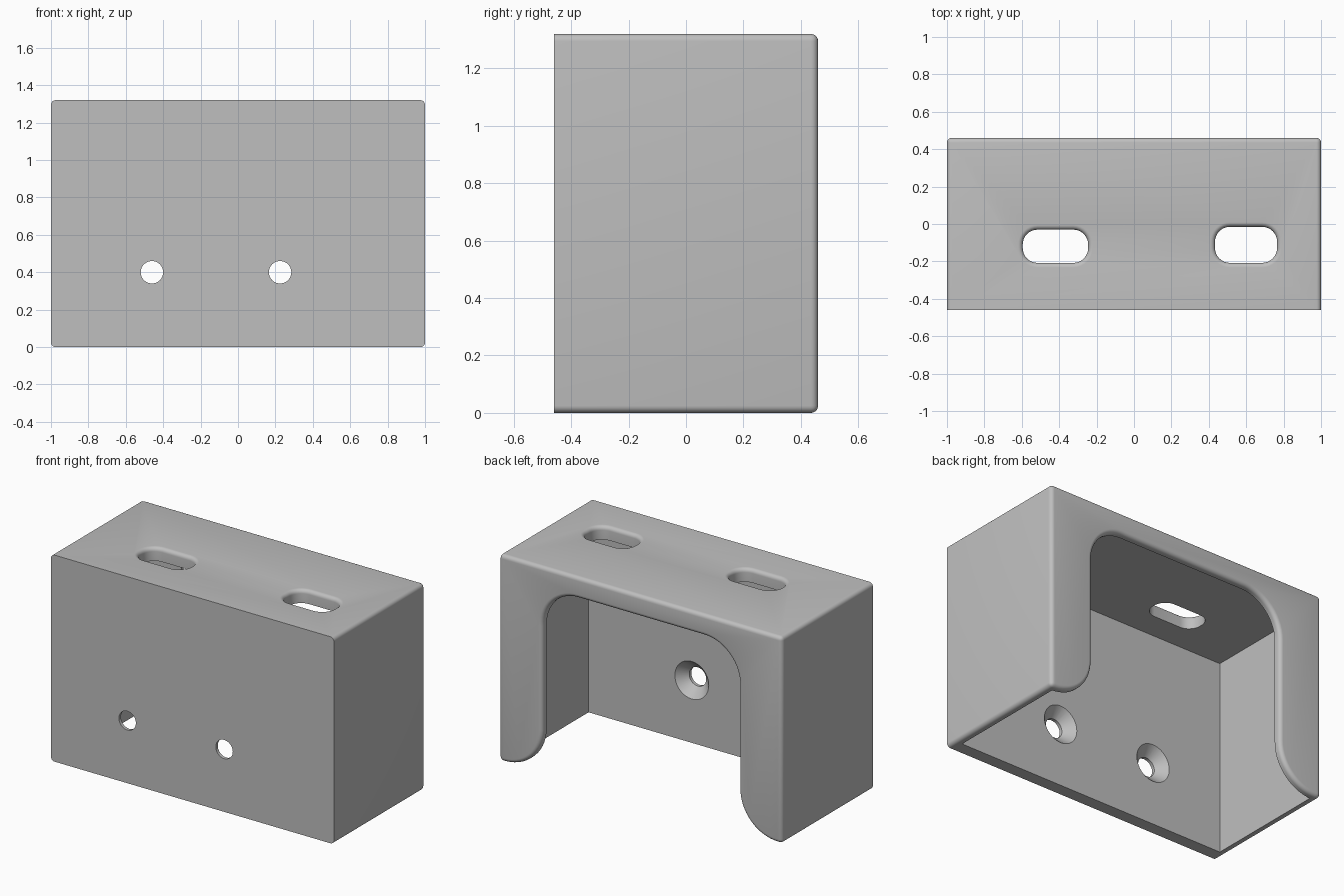
import bpy, bmesh
from math import pi, sin, cos

cube = bpy.data.objects.get("Cube")
if cube:
    bpy.data.objects.remove(cube, do_unlink=True)

W, D, H = 1.0, 0.46, 1.32            # half width, half depth, height
SIDE, FRONT, BACK, TOP = 0.045, 0.08, 0.045, 0.085   # wall thicknesses
R = 0.025                            # edge rounding

grey = bpy.data.materials.new("grey_plastic")
grey.use_nodes = True
grey.diffuse_color = (0.52, 0.52, 0.52, 1)
grey.node_tree.nodes["Principled BSDF"].inputs["Base Color"].default_value = (0.52, 0.52, 0.52, 1)


def finish(name, bm):
    bmesh.ops.recalc_face_normals(bm, faces=bm.faces[:])
    mesh = bpy.data.meshes.new(name)
    bm.to_mesh(mesh)
    bm.free()
    mesh.materials.append(grey)
    ob = bpy.data.objects.new(name, mesh)
    bpy.context.collection.objects.link(ob)
    return ob


def box(x0, x1, y0, y1, z0, z1):
    bm = bmesh.new()
    bmesh.ops.create_cube(bm, size=1)
    for v in bm.verts:
        v.co = (x1 if v.co.x > 0 else x0, y1 if v.co.y > 0 else y0, z1 if v.co.z > 0 else z0)
    return bm


def loft(name, rings):
    """Closed solid through a list of equal-length point rings."""
    bm = bmesh.new()
    rows = [[bm.verts.new(p) for p in ring] for ring in rings]
    n = len(rows[0])
    for a, b in zip(rows, rows[1:]):
        for i in range(n):
            j = (i + 1) % n
            bm.faces.new((a[i], a[j], b[j], b[i]))
    bm.faces.new(rows[0][::-1])
    bm.faces.new(rows[-1])
    return finish(name, bm)


def arc(cx, cy, r, a0, a1, n=14):
    return [(cx + r * cos(a0 + (a1 - a0) * i / n), cy + r * sin(a0 + (a1 - a0) * i / n))
            for i in range(n + 1)]


def flare(inside, surface):
    """(depth, offset) pairs that round the rim of a hole at a surface."""
    steps = [(inside, 0)]
    for i in range(7):
        a = pi / 2 * i / 6
        steps.append((surface - R + R * sin(a), R * (1 - cos(a))))
    return steps + [(surface + 0.05, R)]


def cut(target, cutter):
    mod = target.modifiers.new("cut", 'BOOLEAN')
    mod.operation = 'DIFFERENCE'
    mod.solver = 'EXACT'
    mod.object = cutter
    bpy.ops.object.select_all(action='DESELECT')
    bpy.context.view_layer.objects.active = target
    target.select_set(True)
    bpy.ops.object.modifier_apply(modifier=mod.name)
    bpy.data.objects.remove(cutter, do_unlink=True)


# Outer shell: every edge rounded except those of the flat front face
bm = box(-W, W, -D, D, 0, H)
edges = [e for e in bm.edges if any(v.co.y > 0 for v in e.verts)]
bmesh.ops.bevel(bm, geom=edges, offset=R, segments=5, profile=0.5, affect='EDGES')
housing = finish("bracket_housing", bm)

# Cavity open at the bottom
cut(housing, finish("cavity", box(-W + SIDE, W - SIDE, -D + FRONT, D - BACK, -0.1, H - TOP)))


# Arched opening in the back, flaring out at the feet
def arch(o):
    hw, top, ru, rl = 0.695, 1.185, 0.25, 0.27
    half = [(hw + rl, -0.1)]
    half += arc(hw + rl, rl, rl - o, 1.5 * pi, pi)
    half += arc(hw - ru, top - ru, ru + o, 0, pi / 2)
    return half + [(-x, z) for x, z in reversed(half)]


cut(housing, loft("arch", [[(x, y, z) for x, z in arch(o)] for y, o in flare(0.4, D)]))


# Rounded slots in the top
def slot(x0, x1, y0, y1, o, r=0.08):
    pts = []
    for k, (cx, cy) in enumerate([(x1 - r, y1 - r), (x0 + r, y1 - r),
                                  (x0 + r, y0 + r), (x1 - r, y0 + r)]):
        pts += arc(cx, cy, r + o, k * pi / 2, (k + 1) * pi / 2, 8)
    return pts


for x0, x1, y1 in ((-0.595, -0.245, -0.03), (0.433, 0.765, -0.015)):
    cut(housing, loft("slot", [[(x, y, z) for x, y in slot(x0, x1, -0.208, y1, o)]
                               for z, o in flare(H - TOP - 0.05, H)]))

# Countersunk screw holes in the front wall
for cx in (-0.46, 0.225):
    steps = [(-D - 0.05, 0.06), (-D + 0.02, 0.06), (-D + FRONT, 0.12), (-D + FRONT + 0.02, 0.12)]
    cut(housing, loft("screw_hole", [[(x, y, z) for x, z in arc(cx, 0.4, r, 0, 2 * pi, 40)[:-1]]
                                     for y, r in steps]))

bpy.ops.object.shade_smooth_by_angle(angle=pi / 6)
